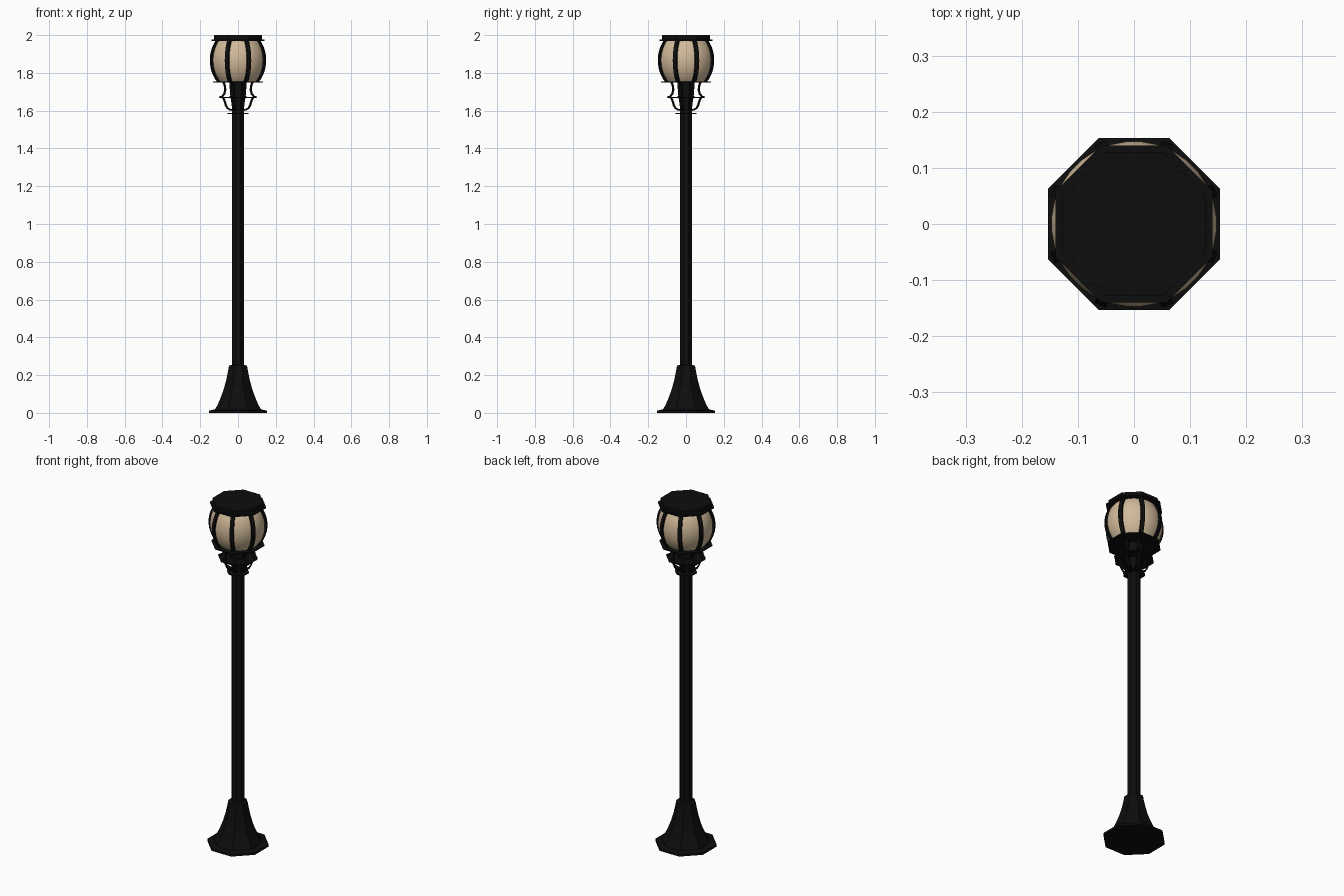
import bpy, bmesh, math
from mathutils import Matrix, Vector

cube = bpy.data.objects.get("Cube")
if cube:
    bpy.data.objects.remove(cube)


def material(name, rgb):
    m = bpy.data.materials.new(name)
    m.use_nodes = True
    m.diffuse_color = (*rgb, 1)
    m.node_tree.nodes["Principled BSDF"].inputs["Base Color"].default_value = (*rgb, 1)
    return m


IRON = material("black iron", (0.004, 0.004, 0.004))
GLASS = material("warm cream glass", (0.64, 0.49, 0.32))
CORNER = math.pi / 8                 # octagon corners sit between the axes
FLAT = math.cos(CORNER)              # flat distance / corner distance


def finish(name, bm, mat, smooth=None):
    bmesh.ops.recalc_face_normals(bm, faces=bm.faces)
    mesh = bpy.data.meshes.new(name)
    bm.to_mesh(mesh)
    bm.free()
    mesh.materials.append(mat)
    ob = bpy.data.objects.new(name, mesh)
    bpy.context.collection.objects.link(ob)
    if smooth:
        bpy.ops.object.select_all(action='DESELECT')
        ob.select_set(True)
        bpy.context.view_layer.objects.active = ob
        bpy.ops.object.shade_smooth_by_angle(angle=math.radians(smooth))
    return ob


def turned(name, profile, mat=IRON, sides=8, smooth=None):
    """Revolve (flat distance, z) points into a capped solid."""
    bm = bmesh.new()
    grow = 1 / math.cos(math.pi / sides)
    rings = []
    for r, z in profile:
        angles = [(i + 0.5) * math.tau / sides for i in range(sides)]
        rings.append([bm.verts.new((r * grow * math.cos(a), r * grow * math.sin(a), z))
                      for a in angles])
    for low, high in zip(rings, rings[1:]):
        for i in range(sides):
            j = (i + 1) % sides
            bm.faces.new((low[i], low[j], high[j], high[i]))
    bm.faces.new(rings[0])
    bm.faces.new(rings[-1])
    return finish(name, bm, mat, smooth)


def corner_bars(name, path, width, depth):
    """Sweep a flat bar along an (r, z) path, once for each octagon corner."""
    bm = bmesh.new()
    pts = [Vector((r, 0, z)) for r, z in path]
    for k in range(8):
        turn = Matrix.Rotation(CORNER + k * math.tau / 8, 3, 'Z')
        rings = []
        for i, p in enumerate(pts):
            t = (pts[min(i + 1, len(pts) - 1)] - pts[max(i - 1, 0)]).normalized()
            out = Vector((t.z, 0, -t.x)) * depth / 2
            side = Vector((0, width / 2, 0))
            rings.append([bm.verts.new(turn @ (p + q)) for q in
                          (out + side, out - side, -out - side, -out + side)])
        for a, b in zip(rings, rings[1:]):
            for i in range(4):
                j = (i + 1) % 4
                bm.faces.new((a[i], a[j], b[j], b[i]))
        bm.faces.new(rings[0])
        bm.faces.new(rings[-1])
    return finish(name, bm, IRON)


# Foot and flared base
turned("foot_plate", [(0.153, 0), (0.153, 0.012), (0.125, 0.018)])
turned("flared_base", [(0.125, 0.012), (0.107, 0.045), (0.09, 0.085), (0.074, 0.13),
                       (0.062, 0.175), (0.053, 0.22), (0.048, 0.25), (0.032, 0.255)])

# Post and the tapered neck above it
turned("post", [(0.032, 0.24), (0.032, 1.6)])
turned("tapered_neck", [(0.03, 1.595), (0.034, 1.64), (0.042, 1.69), (0.046, 1.75)])

# Thin octagonal collars
for name, r, z in (("lower_collar", 0.055, 1.585), ("middle_collar", 0.098, 1.669),
                   ("upper_collar", 0.132, 1.752)):
    turned(name, [(r, z - 0.003), (r, z + 0.003)])

# Scroll brackets under the lantern
corner_bars("upper_brackets", [(0.083, 1.75), (0.076, 1.735), (0.073, 1.71),
                               (0.078, 1.69), (0.09, 1.676), (0.105, 1.67)], 0.012, 0.008)
corner_bars("lower_brackets", [(0.085, 1.668), (0.077, 1.652), (0.07, 1.63),
                               (0.06, 1.613), (0.045, 1.605), (0.03, 1.603)], 0.012, 0.008)

# Glass globe and its ribs share one barrel curve
heights = [1.752 + 0.224 * i / 14 for i in range(15)]


def barrel(z, radius):
    return radius * math.sqrt(1 - ((z - 1.867) / 0.163) ** 2)


turned("glass_globe", [(barrel(z, 0.147), z) for z in heights], GLASS, 32, 50)
corner_bars("globe_ribs", [(barrel(z, 0.151), z) for z in heights], 0.022, 0.012)

# Lid
turned("lid_rim", [(0.14, 1.97), (0.14, 1.977)])
turned("lid", [(0.127, 1.975), (0.127, 2.0)])
